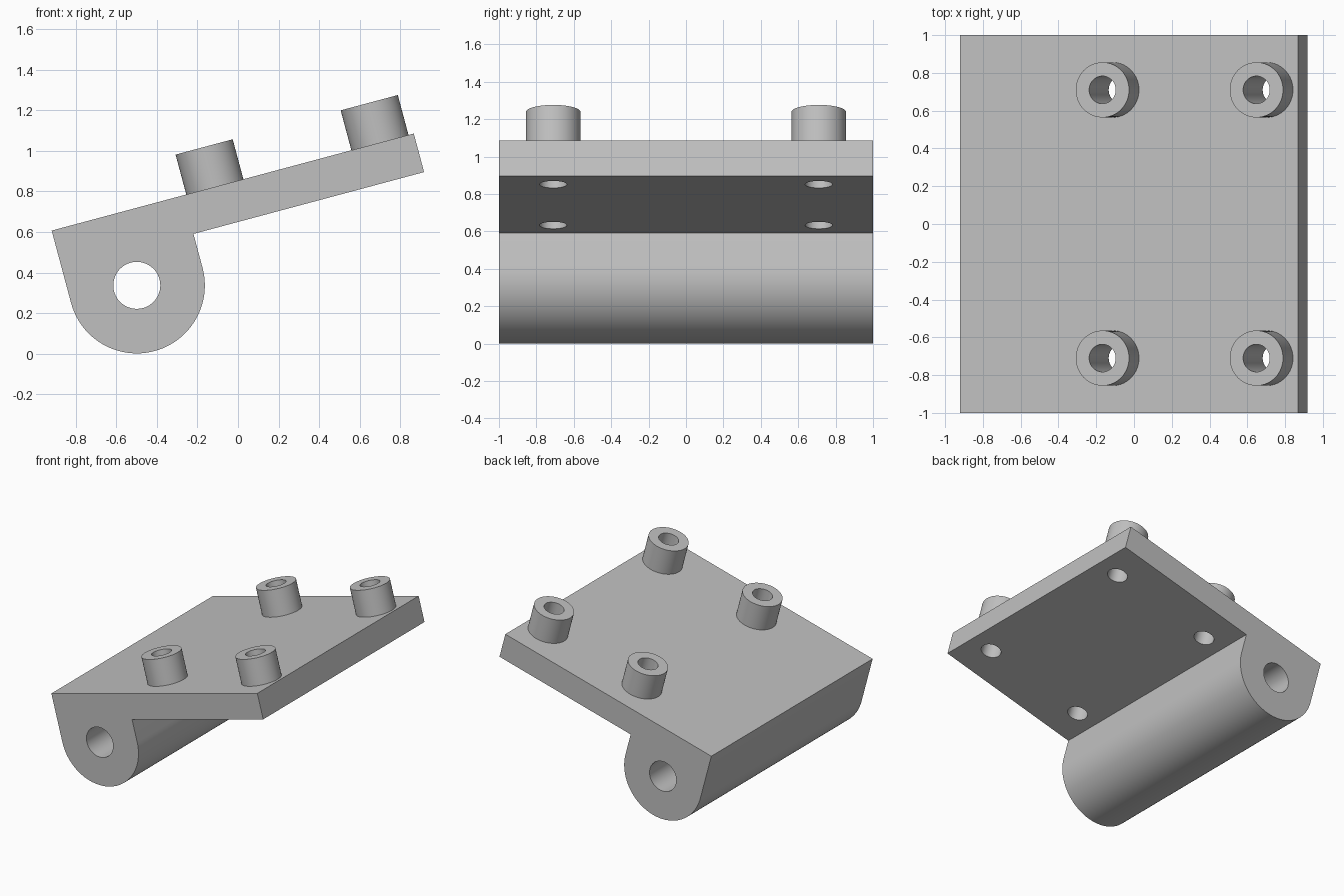
import bpy, bmesh
from math import radians, pi, sin, cos
from mathutils import Matrix

cube = bpy.data.objects.get("Cube")
if cube:
    bpy.data.objects.remove(cube, do_unlink=True)

# Dimensions in the tilted frame: origin at the hinge-side top edge of the plate
LENGTH, THICK, HALF_W = 1.851, 0.197, 1.0
BARREL_R, BARREL_Z, PIN_R = 0.336, -0.37, 0.116
BOSS_R, BOSS_H, SCREW_R = 0.146, 0.204, 0.073
BOSS_SPOTS = [(x, y) for x in (0.834, 1.678) for y in (-0.71, 0.71)]
TILT = Matrix.Translation((-0.92, 0, 0.607)) @ Matrix.Rotation(radians(-15), 4, 'Y')

grey = bpy.data.materials.new("plain grey")
grey.use_nodes = True
colour = (0.53, 0.53, 0.53, 1)
grey.diffuse_color = colour
grey.node_tree.nodes["Principled BSDF"].inputs["Base Color"].default_value = colour


def make_object(name, bm):
    bmesh.ops.recalc_face_normals(bm, faces=bm.faces[:])
    mesh = bpy.data.meshes.new(name)
    bm.to_mesh(mesh)
    bm.free()
    mesh.materials.append(grey)
    obj = bpy.data.objects.new(name, mesh)
    obj.matrix_world = TILT
    bpy.context.collection.objects.link(obj)
    return obj


def add_cylinder(bm, radius, depth, matrix):
    bmesh.ops.create_cone(bm, cap_ends=True, segments=64, radius1=radius,
                          radius2=radius, depth=depth, matrix=matrix)


# Plate and hinge barrel: one side profile, extruded across the width
arc = [(BARREL_R * (1 + cos(a)), BARREL_Z + BARREL_R * sin(a))
       for a in (-pi * i / 48 for i in range(49))]
profile = [(0, 0), (LENGTH, 0), (LENGTH, -THICK), (2 * BARREL_R, -THICK)] + arc
bm = bmesh.new()
side = bm.faces.new([bm.verts.new((x, -HALF_W, z)) for x, z in profile])
extruded = bmesh.ops.extrude_face_region(bm, geom=[side])["geom"]
bmesh.ops.translate(bm, vec=(0, 2 * HALF_W, 0),
                    verts=[g for g in extruded if isinstance(g, bmesh.types.BMVert)])
parts = [make_object("hinge_plate", bm)]

# Four screw bosses on the plate
for i, (x, y) in enumerate(BOSS_SPOTS, 1):
    bm = bmesh.new()
    add_cylinder(bm, BOSS_R, BOSS_H, Matrix.Translation((x, y, BOSS_H / 2)))
    parts.append(make_object(f"screw_boss_{i}", bm))

# Cutter for the pin bore and the four through holes
bm = bmesh.new()
add_cylinder(bm, PIN_R, 3, Matrix.Translation((BARREL_R, 0, BARREL_Z))
             @ Matrix.Rotation(pi / 2, 4, 'X'))
for x, y in BOSS_SPOTS:
    add_cylinder(bm, SCREW_R, 1, Matrix.Translation((x, y, 0)))
cutter = make_object("hole_cutter", bm)
cutter.hide_render = True

# Cut the holes and smooth the round surfaces
for obj in parts:
    bpy.ops.object.select_all(action='DESELECT')
    obj.select_set(True)
    bpy.context.view_layer.objects.active = obj
    cut = obj.modifiers.new("holes", 'BOOLEAN')
    cut.operation, cut.solver, cut.object = 'DIFFERENCE', 'EXACT', cutter
    bpy.ops.object.modifier_apply(modifier=cut.name)
    bpy.ops.object.shade_smooth_by_angle(angle=radians(30))
bpy.data.objects.remove(cutter, do_unlink=True)
